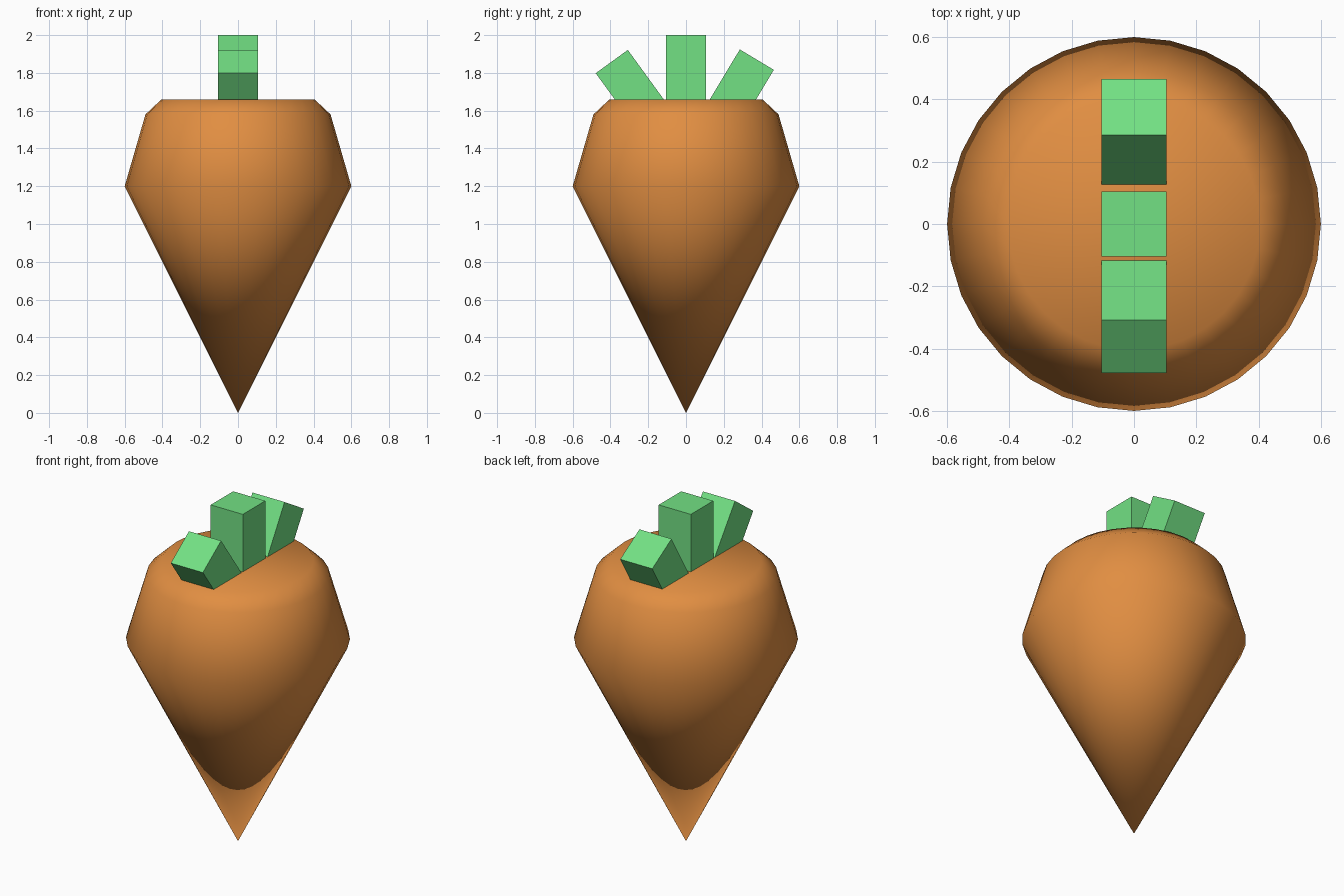
import bpy, bmesh, math
from mathutils import Matrix, Vector

cube = bpy.data.objects.get("Cube")
if cube:
    bpy.data.objects.remove(cube, do_unlink=True)


def make_material(name, rgb):
    mat = bpy.data.materials.new(name)
    mat.use_nodes = True
    mat.diffuse_color = (*rgb, 1)
    mat.node_tree.nodes["Principled BSDF"].inputs["Base Color"].default_value = (*rgb, 1)
    return mat


def make_object(name, bm, mat, smooth=False):
    bmesh.ops.recalc_face_normals(bm, faces=bm.faces[:])
    for face in bm.faces:
        face.smooth = smooth
    mesh = bpy.data.meshes.new(name)
    bm.to_mesh(mesh)
    bm.free()
    mesh.materials.append(mat)
    obj = bpy.data.objects.new(name, mesh)
    bpy.context.collection.objects.link(obj)
    return obj


orange = make_material("carrot orange", (0.75, 0.27, 0.054))
green = make_material("leaf green", (0.17, 0.75, 0.23))

# Root: pointed profile turned around z, closed by a flat top
SIDES = 32
profile = [(0.6, 1.2), (0.49, 1.58), (0.405, 1.66)]
bm = bmesh.new()
tip = bm.verts.new((0, 0, 0))
rings = []
for radius, z in profile:
    angles = [2 * math.pi * i / SIDES for i in range(SIDES)]
    rings.append([bm.verts.new((radius * math.cos(a), radius * math.sin(a), z)) for a in angles])
for i in range(SIDES):
    j = (i + 1) % SIDES
    bm.faces.new((tip, rings[0][j], rings[0][i]))
    for low, high in zip(rings, rings[1:]):
        bm.faces.new((low[i], low[j], high[j], high[i]))
bm.faces.new(rings[-1])
make_object("root", bm, orange, smooth=True)


# Leaves: square blocks hanging down from the centre of their top face
def leaf(name, y, z, tilt, width=0.21, length=0.4):
    bm = bmesh.new()
    place = (Matrix.Translation((0, y, z))
             @ Matrix.Rotation(math.radians(tilt), 4, 'X')
             @ Matrix.Translation((0, 0, -length / 2))
             @ Matrix.Diagonal(Vector((width, width, length, 1))))
    bmesh.ops.create_cube(bm, size=1, matrix=place)
    make_object(name, bm, green)


leaf("front_leaf", -0.393, 1.86, 36)
leaf("middle_leaf", 0, 2, 0)
leaf("back_leaf", 0.375, 1.87, -31)
